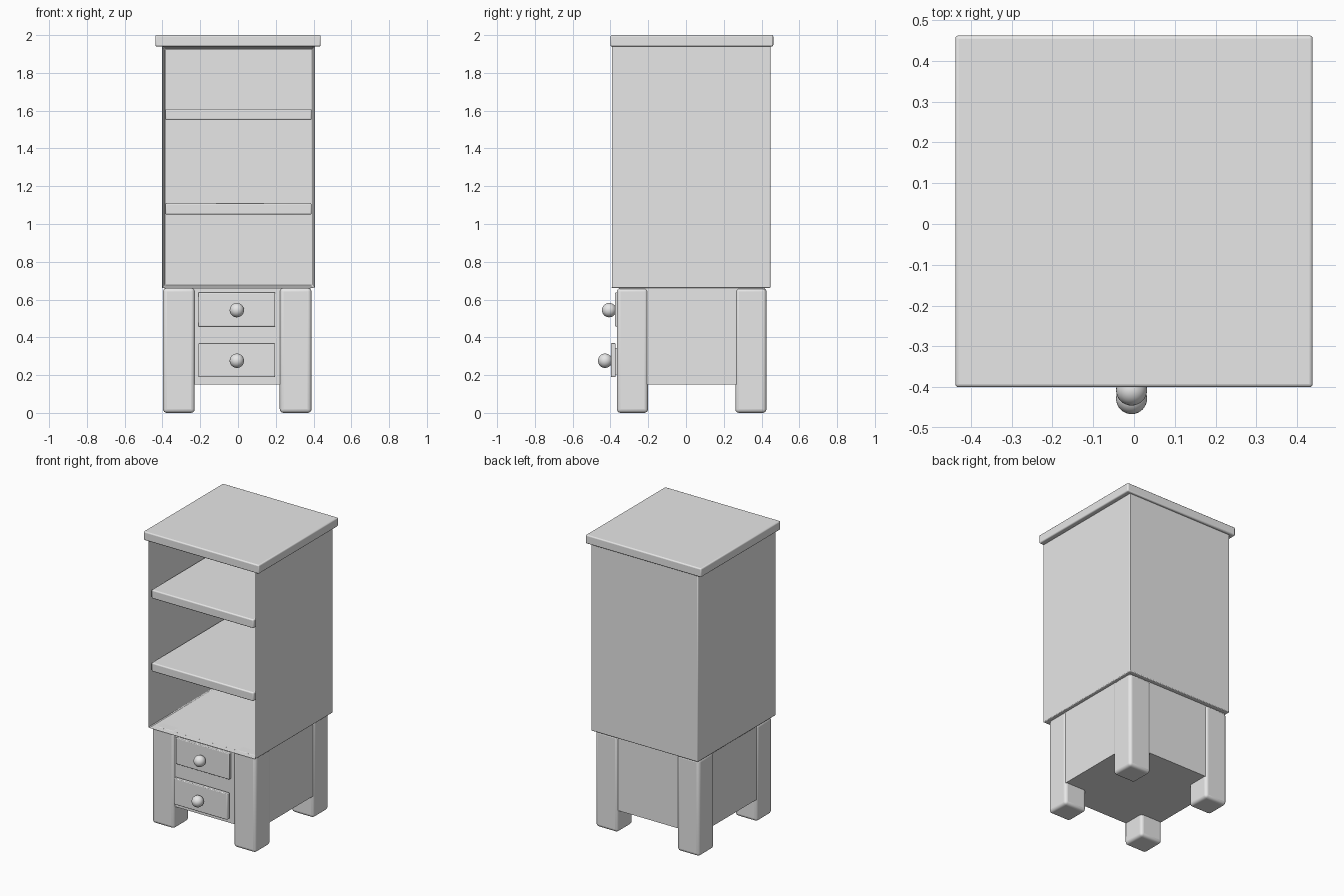
import bpy
import bmesh
from math import radians
from mathutils import Matrix

cube = bpy.data.objects.get("Cube")
if cube:
    bpy.data.objects.remove(cube, do_unlink=True)

# One plain painted finish for everything
paint = bpy.data.materials.new("light_grey_paint")
paint.use_nodes = True
GREY = (0.8, 0.8, 0.8, 1.0)
paint.diffuse_color = GREY
paint.node_tree.nodes["Principled BSDF"].inputs["Base Color"].default_value = GREY


def add_object(name, bm):
    mesh = bpy.data.meshes.new(name)
    bm.to_mesh(mesh)
    bm.free()
    mesh.materials.append(paint)
    obj = bpy.data.objects.new(name, mesh)
    bpy.context.collection.objects.link(obj)
    return obj


def box(name, x, y, z, bevel=0.0, segments=3):
    """Box from (min, max) ranges, with optional rounded edges."""
    bm = bmesh.new()
    size = [r[1] - r[0] for r in (x, y, z)]
    centre = [(r[0] + r[1]) / 2 for r in (x, y, z)]
    bmesh.ops.create_cube(bm, size=1, matrix=Matrix.LocRotScale(centre, None, size))
    obj = add_object(name, bm)
    if bevel:
        round_edges(obj, bevel, segments)
    return obj


def round_edges(obj, width, segments=2):
    mod = obj.modifiers.new("rounded_edges", 'BEVEL')
    mod.width = width
    mod.segments = segments
    mod.limit_method = 'ANGLE'


def carve(obj, cutter):
    mod = obj.modifiers.new("cut_" + cutter.name, 'BOOLEAN')
    mod.operation = 'DIFFERENCE'
    mod.solver = 'EXACT'
    mod.object = cutter
    cutter.hide_render = True
    cutter.hide_viewport = True
    cutter.display_type = 'WIRE'


def open_box(name, x, y, z, wall, side):
    """Box hollowed through one face: 'front' or 'top'."""
    obj = box(name, x, y, z)
    bm = bmesh.new()
    bm.from_mesh(obj.data)
    axis, sign = {'front': (1, -1), 'top': (2, 1)}[side]
    face = next(f for f in bm.faces if f.normal[axis] * sign > 0.9)
    bmesh.ops.inset_region(bm, faces=[face], thickness=wall)
    depth = (y, z)[axis - 1][1] - (y, z)[axis - 1][0] - wall
    for v in face.verts:
        v.co[axis] -= sign * depth
    bm.to_mesh(obj.data)
    bm.free()
    return obj


# Upper cabinet: open-fronted case, top slab, two shelves
case = open_box("cabinet_case", (-0.403, 0.407), (-0.397, 0.447), (0.66, 1.942), 0.022, 'front')
round_edges(case, 0.005)
box("top_slab", (-0.438, 0.438), (-0.40, 0.462), (1.94, 2.0), 0.008)
for name, z in (("lower_shelf", 1.05), ("upper_shelf", 1.55)):
    box(name, (-0.385, 0.39), (-0.39, 0.43), (z, z + 0.06), 0.008)

# Four rounded legs
for x_name, x in (("right", -0.397), ("left", 0.221)):
    for y_name, y in (("front", -0.366), ("back", 0.261)):
        box(f"{y_name}_{x_name}_leg", (x, x + 0.168), (y, y + 0.165), (0, 0.662), 0.02, 4)

# Drawer housing between the legs
base = box("drawer_housing", (-0.389, 0.383), (-0.352, 0.417), (0.15, 0.661))

# Drawers: pocket, tray, front panel and knob; the lower one is pulled out slightly
for name, front, z in (("upper", -0.376, 0.457), ("lower", -0.397, 0.189)):
    carve(base, box(name + "_drawer_pocket", (-0.195, 0.182), (-0.5, 0.30), (z + 0.012, z + 0.166)))
    open_box(name + "_drawer_tray", (-0.19, 0.177), (front + 0.01, 0.28),
             (z + 0.015, z + 0.155), 0.015, 'top')
    box(name + "_drawer_front", (-0.21, 0.197), (front, front + 0.025), (z, z + 0.18), 0.005)
    bm = bmesh.new()
    bmesh.ops.create_uvsphere(bm, u_segments=32, v_segments=16, radius=0.038,
                              matrix=Matrix.Translation((-0.006, front - 0.031, z + 0.09 - 0.003)))
    add_object(name + "_drawer_knob", bm)

# Smooth rounded parts while keeping hard edges crisp
bpy.ops.object.select_all(action='DESELECT')
for obj in bpy.context.collection.objects:
    if obj.type == 'MESH' and not obj.hide_render:
        obj.select_set(True)
        bpy.context.view_layer.objects.active = obj
bpy.ops.object.shade_smooth_by_angle(angle=radians(35))
